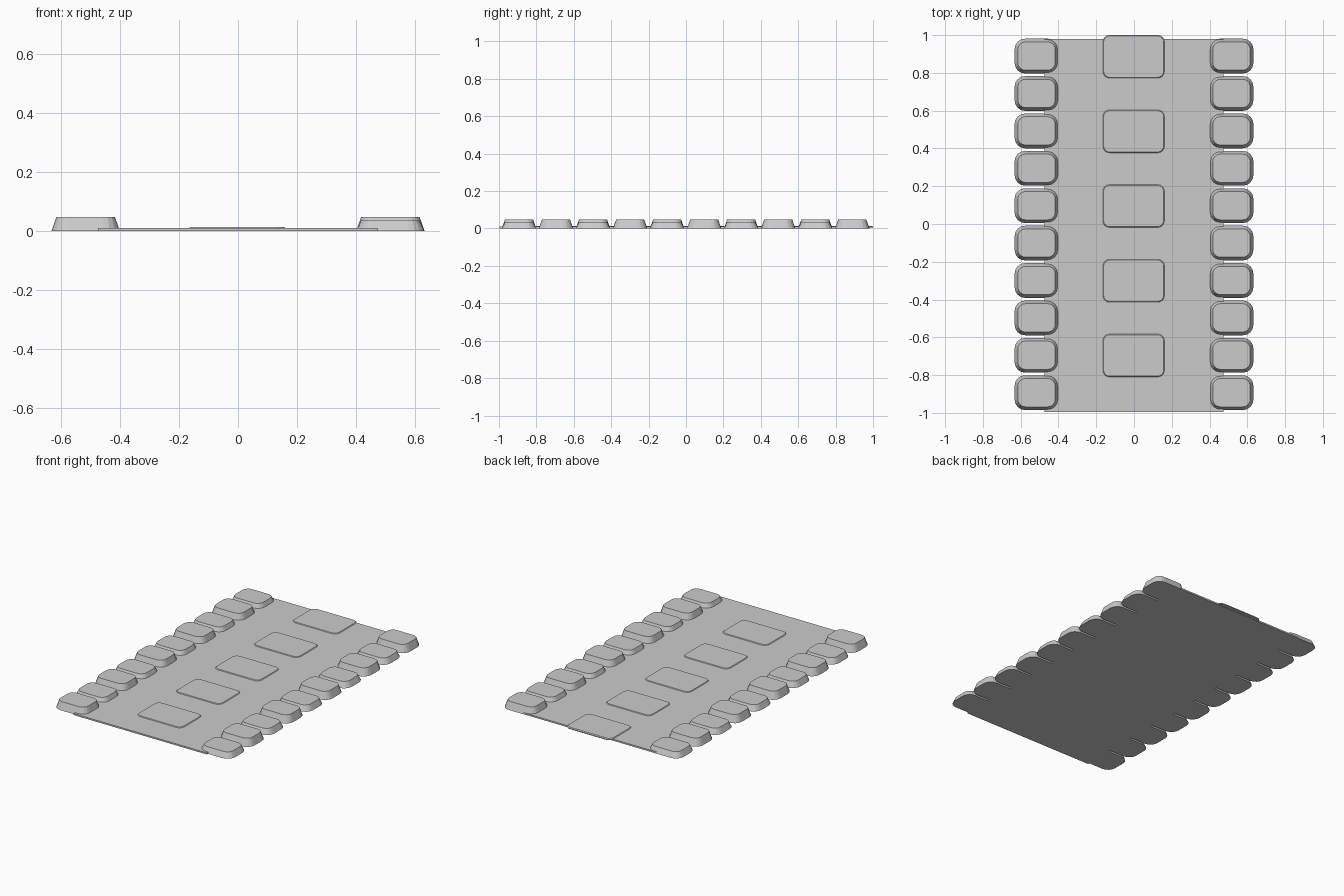
import bpy, bmesh
from math import cos, sin, pi

if "Cube" in bpy.data.objects:
    bpy.data.objects.remove(bpy.data.objects["Cube"])


def rounded_rect(w, d, r, seg):
    """Outline of a rounded rectangle, counter-clockwise."""
    pts = []
    for k, (sx, sy) in enumerate([(1, 1), (-1, 1), (-1, -1), (1, -1)]):
        for i in range(seg + 1):
            a = (k + i / seg) * pi / 2
            pts.append((sx * (w / 2 - r) + r * cos(a), sy * (d / 2 - r) + r * sin(a)))
    return pts


def tapered_block(name, centre, layers, seg=4):
    """Stack rounded outlines (width, depth, radius, z) into a closed block."""
    bm = bmesh.new()
    rings = [[bm.verts.new((centre[0] + x, centre[1] + y, z))
              for x, y in rounded_rect(w, d, r, seg)] for w, d, r, z in layers]
    n = len(rings[0])
    for lo, hi in zip(rings, rings[1:]):
        for i in range(n):
            j = (i + 1) % n
            bm.faces.new((lo[i], lo[j], hi[j], hi[i]))
    bm.faces.new(rings[0][::-1])
    bm.faces.new(rings[-1])
    mesh = bpy.data.meshes.new(name)
    bm.to_mesh(mesh)
    bm.free()
    obj = bpy.data.objects.new(name, mesh)
    bpy.context.collection.objects.link(obj)
    return obj


# Thin path bed
bpy.ops.mesh.primitive_cube_add(size=1, location=(0, -0.008, 0.005))
bed = bpy.context.object
bed.name = "path_bed"
bed.scale = (0.95, 1.976, 0.01)

# Border stones on both sides, alternating tall and low
for i in range(10):
    y = -0.893 + i * 0.198
    for side, label in ((-1, "left"), (1, "right")):
        tall = (i % 2 == 0) == (side < 0)
        h = 0.048 if tall else 0.036
        tapered_block(f"border_stone_{label}_{i + 1}", (side * 0.516, y),
                      [(0.232, 0.184, 0.055, 0), (0.198, 0.15, 0.04, h)])

# Flat stepping slabs along the middle
for i in range(5):
    tapered_block(f"stepping_slab_{i + 1}", (-0.002, -0.696 + i * 0.3955),
                  [(0.328, 0.229, 0.036, 0.004), (0.328, 0.229, 0.036, 0.009),
                   (0.318, 0.219, 0.032, 0.014)])
